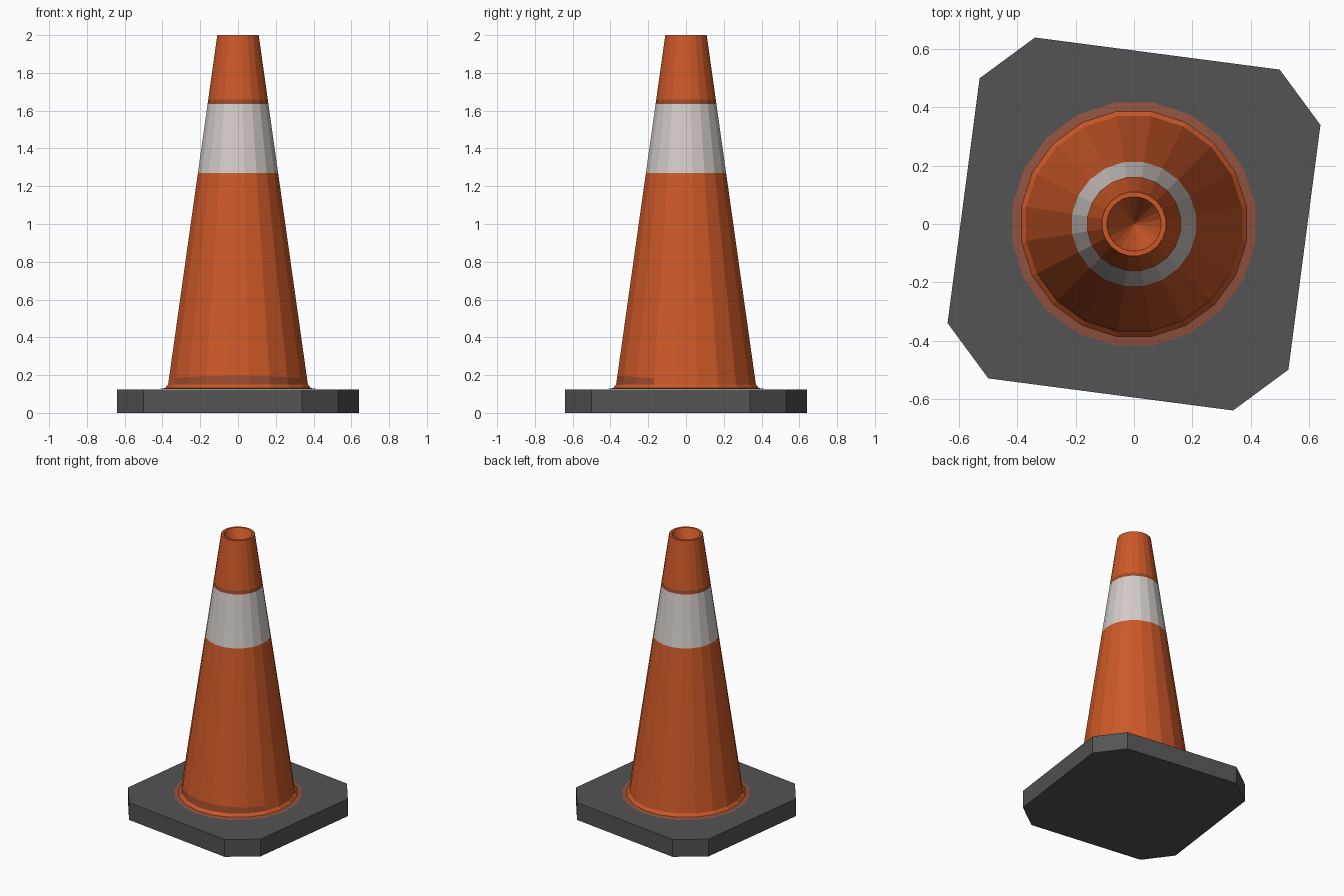
import bpy, bmesh, math
from mathutils import Matrix, Vector

cube = bpy.data.objects.get("Cube")
if cube:
    bpy.data.objects.remove(cube, do_unlink=True)

SIDES = 20


def material(name, rgb):
    mat = bpy.data.materials.new(name)
    mat.use_nodes = True
    mat.diffuse_color = (*rgb, 1)
    mat.node_tree.nodes["Principled BSDF"].inputs["Base Color"].default_value = (*rgb, 1)
    return mat


orange = material("orange", (0.60, 0.098, 0.021))
white = material("pale grey", (0.65, 0.60, 0.575))
rubber = material("dark rubber", (0.088, 0.088, 0.088))
grime = material("dirty orange", (0.33, 0.068, 0.026))
dust = material("dusty brown", (0.28, 0.085, 0.05))


def finish(name, bm, mats):
    bmesh.ops.recalc_face_normals(bm, faces=bm.faces)
    mesh = bpy.data.meshes.new(name)
    bm.to_mesh(mesh)
    bm.free()
    for mat in mats:
        mesh.materials.append(mat)
    obj = bpy.data.objects.new(name, mesh)
    bpy.context.collection.objects.link(obj)
    return obj


def wall_radius(z):
    # Straight taper of the cone wall
    return 0.111 + (2 - z) * 0.1425


def ring(bm, radius, z, scuffed=False):
    verts = []
    for i in range(SIDES):
        a = math.tau * (i + 0.5) / SIDES
        r, h = radius, z
        if scuffed:
            # Scuff line climbs on the front of the cone
            h = z + 0.045 * max(0, -math.sin(a)) ** 0.5
            r = wall_radius(h)
        verts.append(bm.verts.new((r * math.cos(a), r * math.sin(a), h)))
    return verts


def bridge(bm, low, high, index):
    for i in range(SIDES):
        j = (i + 1) % SIDES
        face = bm.faces.new((low[i], low[j], high[j], high[i]))
        face.material_index = index


# Base slab: square with cut corners, turned slightly
bm = bmesh.new()
outline = []
for k in range(4):
    turn = Matrix.Rotation(-k * math.pi / 2, 3, "Z")
    outline += [turn @ Vector(p) for p in ((-0.34, 0.64, 0), (0.50, 0.53, 0))]
bottom = bm.faces.new([bm.verts.new(p) for p in outline])
top = bmesh.ops.extrude_face_region(bm, geom=[bottom], use_keep_orig=True)
bmesh.ops.translate(bm, vec=(0, 0, 0.125),
                    verts=[v for v in top["geom"] if isinstance(v, bmesh.types.BMVert)])
finish("base_slab", bm, [rubber])

# Cone body: flared foot, wall, stripe, rim and tapering hollow
bm = bmesh.new()
ORANGE, WHITE, GRIME, DUST = range(4)
rings = [
    ring(bm, 0.422, 0.127),
    ring(bm, 0.391, 0.131),
    ring(bm, wall_radius(0.15), 0.15),
    ring(bm, 0, 0.152, scuffed=True),
]
rings += [ring(bm, wall_radius(z), z) for z in (1.27, 1.635, 1.66, 2.0)]
rings.append(ring(bm, 0.094, 2.0))
colours = (DUST, ORANGE, ORANGE, ORANGE, WHITE, GRIME, ORANGE, ORANGE)
for low, high, index in zip(rings, rings[1:], colours):
    bridge(bm, low, high, index)
tip = bm.verts.new((0, 0, 1.8))
rim = rings[-1]
for i in range(SIDES):
    bm.faces.new((rim[i], rim[(i + 1) % SIDES], tip))

# Scuff on the lower front of the wall
for face in bm.faces:
    c = face.calc_center_median()
    if 0.145 < c.z < 0.25 and c.y < -0.12:
        face.material_index = GRIME
finish("cone_body", bm, [orange, white, grime, dust])
